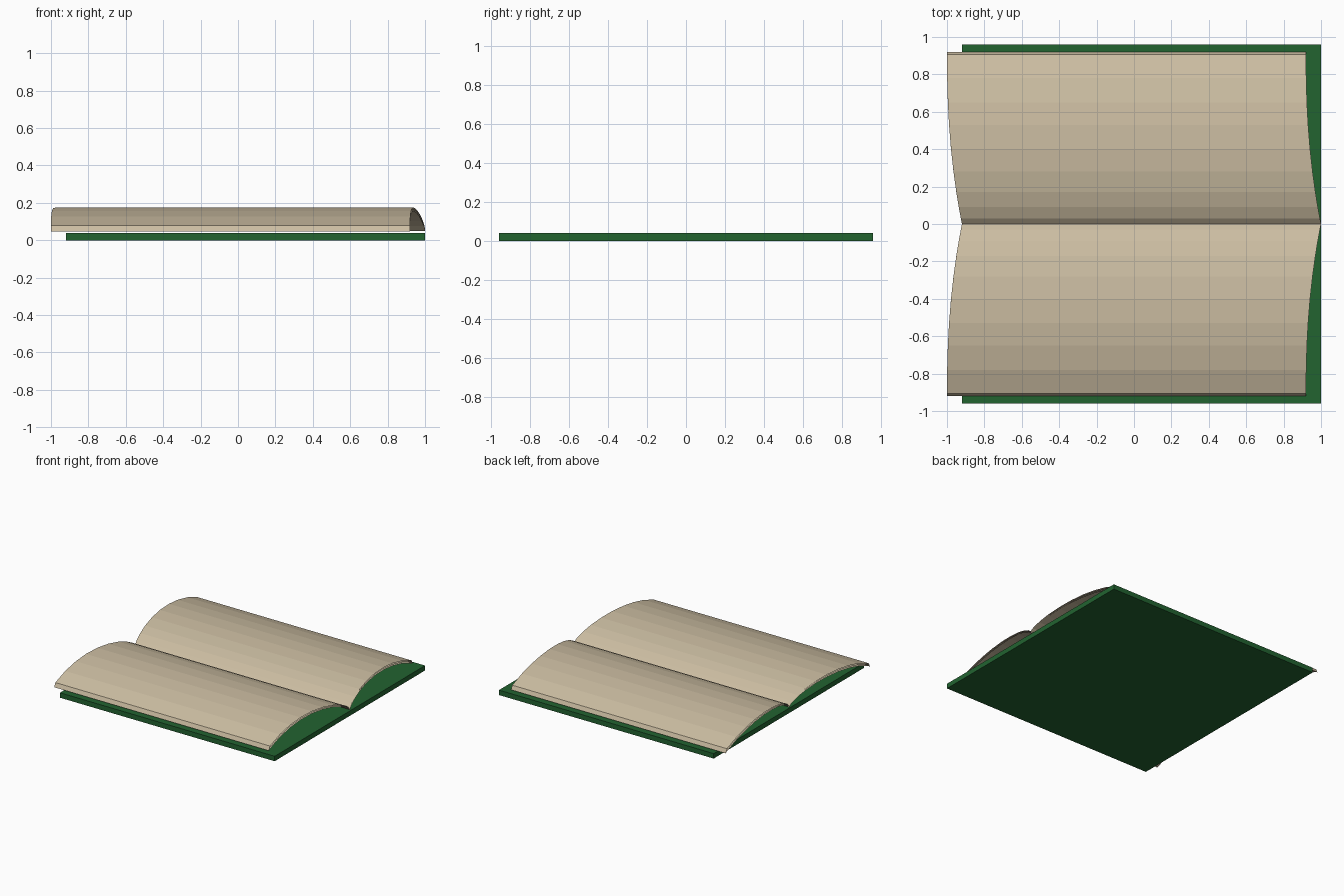
import bpy, bmesh

if "Cube" in bpy.data.objects:
    bpy.data.objects.remove(bpy.data.objects["Cube"])

def material(name, rgb):
    m = bpy.data.materials.new(name)
    m.diffuse_color = (*rgb, 1)
    m.use_nodes = True
    m.node_tree.nodes["Principled BSDF"].inputs["Base Color"].default_value = m.diffuse_color
    return m

paper = material("aged_paper", (0.60, 0.51, 0.36))
green = material("green_cloth", (0.016, 0.125, 0.03))

def finish(bm, name, mat):
    me = bpy.data.meshes.new(name)
    bm.to_mesh(me)
    bm.free()
    me.materials.append(mat)
    ob = bpy.data.objects.new(name, me)
    bpy.context.collection.objects.link(ob)
    return ob

# flat cover board
bm = bmesh.new()
bmesh.ops.create_cube(bm, size=1)
for v in bm.verts:
    v.co = (0.04 + v.co.x * 1.92, v.co.y * 1.92, 0.02 + v.co.z * 0.04)
finish(bm, "cover", green)

# page arch from the spine out to the fore edge (y, z)
ARCH = [(0, .062), (.03, .088), (.09, .117), (.17, .143), (.28, .164), (.40, .174),
        (.53, .171), (.65, .156), (.78, .126), (.905, .080)]

def skew(y):
    # pages slide sideways as they leave the spine
    return 0.08 * (1 - (1 - min(y / .92, 1)) ** 2.3)

def sheet(name, side, profile):
    bm = bmesh.new()
    rows = [[bm.verts.new((x - skew(y), side * y, z)) for x in (-.92, 1.0)]
            for y, z in profile]
    for (a, b), (c, d) in zip(rows, rows[1:]):
        bm.faces.new((a, b, d, c) if side > 0 else (a, c, d, b))
    return finish(bm, name, paper)

# thin curved sheets on both sides of the spine
for side, label in ((1, "back"), (-1, "front")):
    sheet(f"{label}_top_page", side, ARCH + [(.92, .048)])
    for k in (1, 2):
        lower = [(y * (1 + .006 * k), z - .006 * k - .008 * k * y) for y, z in ARCH]
        sheet(f"{label}_lower_page_{k}", side, lower)
